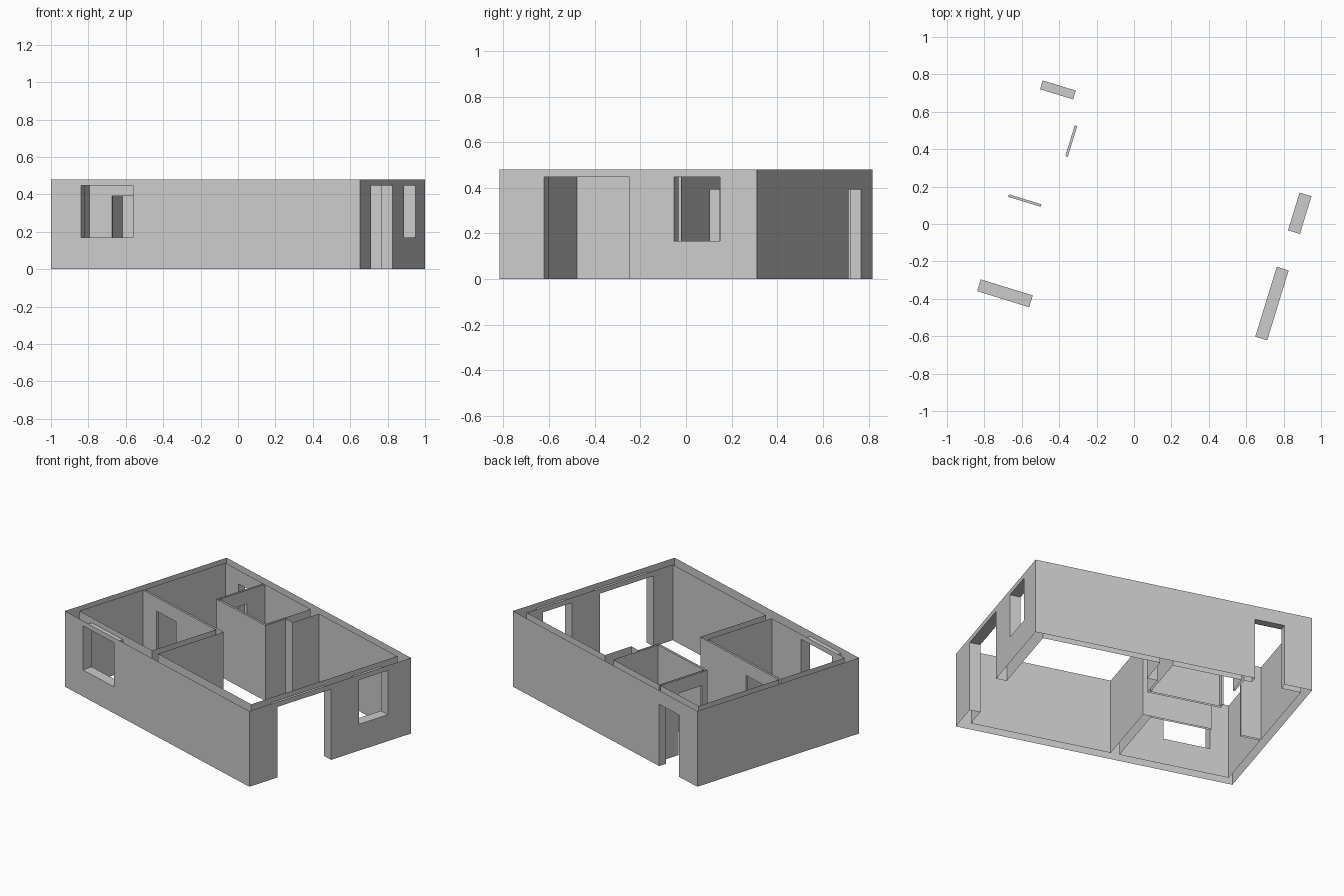
import bpy
import bmesh
import math
from mathutils import Matrix, Vector

if "Cube" in bpy.data.objects:
    bpy.data.objects.remove(bpy.data.objects["Cube"], do_unlink=True)

H = 0.48            # wall height
DOOR, HIGH, SILL = 0.392, 0.448, 0.168
EPS = 0.03          # overlap for joining and cutting

plaster = bpy.data.materials.new("plaster_grey")
plaster.use_nodes = True
grey = (0.6, 0.6, 0.6, 1)
plaster.diffuse_color = grey
plaster.node_tree.nodes["Principled BSDF"].inputs["Base Color"].default_value = grey


def box(name, u0, u1, v0, v1, z0=0.0, z1=H):
    """Axis-aligned block in the plan's own frame."""
    bm = bmesh.new()
    size = Vector((u1 - u0, v1 - v0, z1 - z0))
    mid = Vector((u0 + u1, v0 + v1, z0 + z1)) / 2
    bmesh.ops.create_cube(bm, size=1, matrix=Matrix.Translation(mid) @ Matrix.Diagonal(size).to_4x4())
    mesh = bpy.data.meshes.new(name)
    bm.to_mesh(mesh)
    bm.free()
    obj = bpy.data.objects.new(name, mesh)
    bpy.context.collection.objects.link(obj)
    return obj


def combine(target, other, operation):
    """Merge or cut one block, then discard it."""
    mod = target.modifiers.new("join", "BOOLEAN")
    mod.operation, mod.solver, mod.object = operation, "EXACT", other
    bpy.context.view_layer.objects.active = target
    bpy.ops.object.modifier_apply(modifier=mod.name)
    bpy.data.objects.remove(other, do_unlink=True)


# Outer shell: front and right walls are thicker than back and left
U, V = 0.8635, 0.59
UL, UR, VF, VB = -0.813, 0.797, -0.524, 0.541
walls = box("house_walls", -U, U, -V, V)
combine(walls, box("interior", UL, UR, VF, VB, -EPS, H + EPS), "DIFFERENCE")

# Partitions, run into the walls they meet
T = 0.014
partitions = {
    "thick_partition": (-0.13, -0.076, VF - EPS, -0.045),
    "bedroom_partition": (UL - EPS, -0.1, -0.045 - T, -0.045),
    "bath_left_wall": (-0.458, -0.458 + T, 0.2, VB + EPS),
    "bath_right_wall": (-T, 0.0, 0.2, VB + EPS),
    "bath_front_wall": (-0.458, 0.0, 0.2, 0.2 + T),
    "pier": (-T / 2, 0.065, 0.348, VB + EPS),
}
for name, plan in partitions.items():
    combine(walls, box(name, *plan), "UNION")

# Doors and windows
openings = {
    "front_window": (-0.696, -0.405, -V - EPS, VF + EPS, SILL, HIGH),
    "patio_door": (UR - EPS, U + EPS, -0.385, 0.006, -EPS, HIGH),
    "side_window": (UR - EPS, U + EPS, 0.21, 0.421, SILL, HIGH),
    "entrance": (-0.692, -0.507, VB - EPS, V + EPS, -EPS, DOOR),
    "bedroom_door": (-0.686, -0.504, -0.09, -0.02, -EPS, DOOR),
    "bath_door": (-0.49, -0.42, 0.239, 0.411, -EPS, DOOR),
}
for name, hole in openings.items():
    combine(walls, box(name, *hole), "DIFFERENCE")

# Leave the walls open at top and bottom, then turn the plan to its bearing
bm = bmesh.new()
bm.from_mesh(walls.data)
caps = [f for f in bm.faces if abs(f.normal.z) > 0.9
        and (f.calc_center_median().z < 0.01 or f.calc_center_median().z > H - 0.01)]
bmesh.ops.delete(bm, geom=caps, context="FACES")
bmesh.ops.remove_doubles(bm, verts=bm.verts, dist=0.0005)
bmesh.ops.dissolve_limit(bm, angle_limit=0.01, verts=bm.verts, edges=bm.edges)
bmesh.ops.rotate(bm, verts=bm.verts, matrix=Matrix.Rotation(math.radians(-17.1), 3, "Z"))
bm.to_mesh(walls.data)
bm.free()
walls.data.materials.clear()
walls.data.materials.append(plaster)
for poly in walls.data.polygons:
    poly.material_index = 0
